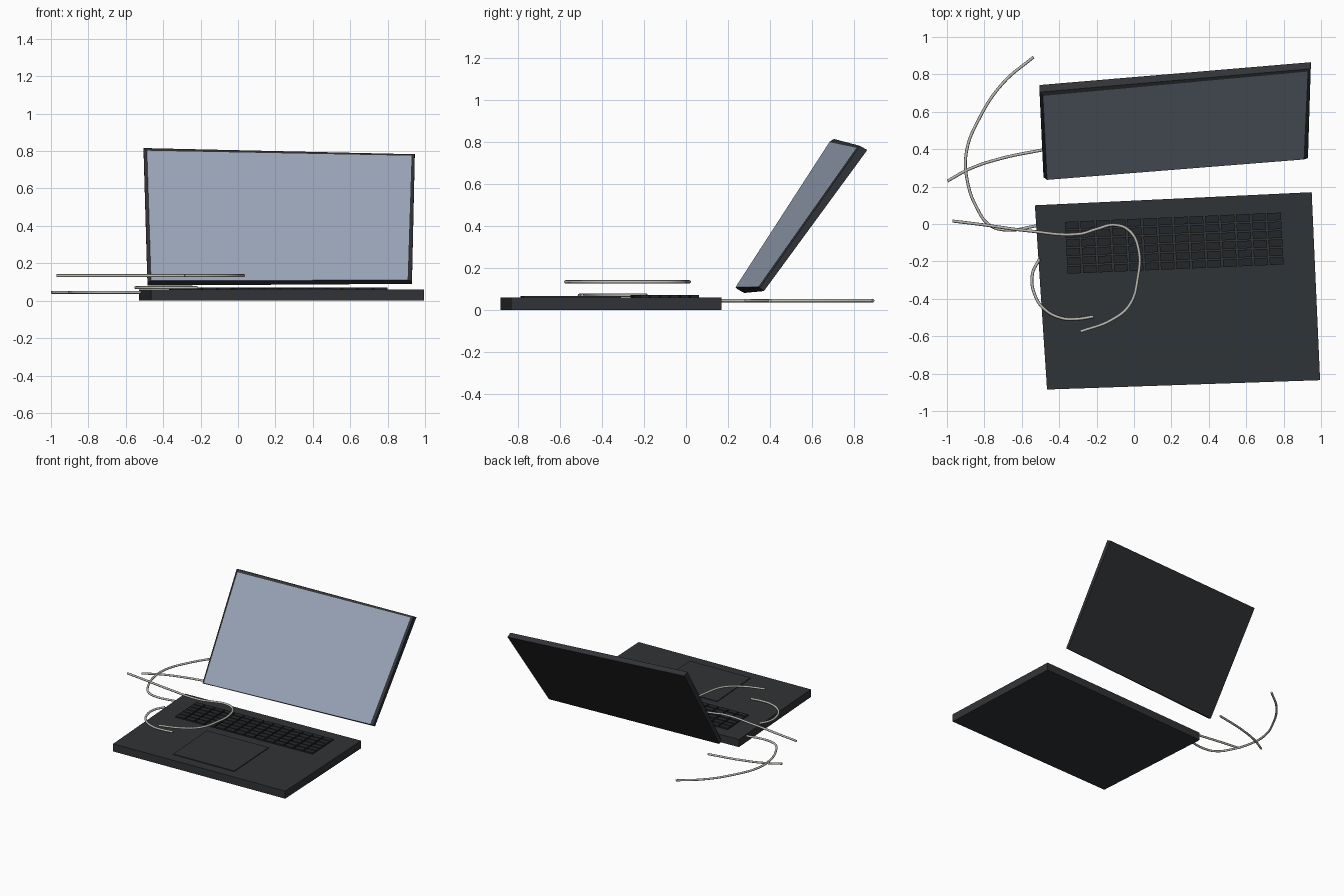
import bpy
from mathutils import Vector

if "Cube" in bpy.data.objects:
    bpy.data.objects.remove(bpy.data.objects["Cube"])


def material(name, r, g, b):
    m = bpy.data.materials.new(name)
    m.diffuse_color = (r, g, b, 1)
    m.use_nodes = True
    m.node_tree.nodes["Principled BSDF"].inputs["Base Color"].default_value = m.diffuse_color
    return m


CASE = material("dark_case", 0.030, 0.033, 0.037)
KEY = material("dark_key", 0.017, 0.019, 0.022)
GLASS = material("blue_grey_glass", 0.32, 0.37, 0.47)
CABLE = material("pale_cable", 0.50, 0.49, 0.45)


def make_mesh(name, verts, faces, mats):
    me = bpy.data.meshes.new(name)
    me.from_pydata(verts, [], faces)
    for m in mats:
        me.materials.append(m)
    ob = bpy.data.objects.new(name, me)
    bpy.context.collection.objects.link(ob)
    return ob


def loft(name, loops, mats):
    """Closed solid through a stack of four-cornered loops."""
    verts = [v for lp in loops for v in lp]
    faces = [(3, 2, 1, 0)]
    for k in range(len(loops) - 1):
        a = 4 * k
        for i in range(4):
            j = (i + 1) % 4
            faces.append((a + i, a + j, a + 4 + j, a + 4 + i))
    e = 4 * (len(loops) - 1)
    faces.append((e, e + 1, e + 2, e + 3))
    return make_mesh(name, verts, faces, mats)


def plate(name, corners, z0, z1, mat):
    return loft(name, [[(x, y, z) for x, y in corners] for z in (z0, z1)], [mat])


# slightly skewed base slab and touch pad (front left, front right, back right, back left)
plate("base", [(-0.465, -0.885), (0.995, -0.835), (0.95, 0.17), (-0.53, 0.10)], 0, 0.06, CASE)
plate("touch_pad", [(-0.008, -0.79), (0.51, -0.775), (0.484, -0.31), (-0.04, -0.33)], 0.058, 0.066, CASE)

# keyboard: a 14 by 6 grid of keys spread over a skewed quad
quad = [Vector(p) for p in [(-0.36, -0.27), (0.805, -0.22), (0.79, 0.065), (-0.375, 0.015)]]
COLS, ROWS = 14, 6


def on_quad(u, v):
    return quad[0].lerp(quad[1], u).lerp(quad[3].lerp(quad[2], u), v)


verts, faces = [], []
for r in range(ROWS):
    for c in range(COLS):
        n = len(verts)
        for z in (0.058, 0.071):
            for du, dv in ((0.06, 0.08), (0.94, 0.08), (0.94, 0.92), (0.06, 0.92)):
                p = on_quad((c + du) / COLS, (r + dv) / ROWS)
                verts.append((p.x, p.y, z))
        faces.append((n + 3, n + 2, n + 1, n))
        faces.append((n + 4, n + 5, n + 6, n + 7))
        for i in range(4):
            j = (i + 1) % 4
            faces.append((n + i, n + j, n + 4 + j, n + 4 + i))
make_mesh("keys", verts, faces, [KEY])

# detached leaning screen: back loop, front rim loop, inset glass loop
screen = loft("screen", [
    [(-0.484, 0.279, 0.081), (0.930, 0.372, 0.090), (0.945, 0.865, 0.763), (-0.505, 0.743, 0.797)],
    [(-0.484, 0.250, 0.096), (0.930, 0.352, 0.105), (0.945, 0.830, 0.783), (-0.505, 0.705, 0.816)],
    [(-0.465, 0.236, 0.108), (0.907, 0.345, 0.110), (0.928, 0.815, 0.775), (-0.487, 0.685, 0.802)],
], [CASE, GLASS])
screen.data.polygons[-1].material_index = 1


# loose cables, each lying at one height
def cable(name, pts, z):
    cu = bpy.data.curves.new(name, 'CURVE')
    cu.dimensions = '3D'
    cu.bevel_depth = 0.008
    cu.bevel_resolution = 2
    cu.resolution_u = 8
    cu.use_fill_caps = True
    cu.materials.append(CABLE)
    s = cu.splines.new('BEZIER')
    s.bezier_points.add(len(pts) - 1)
    s.use_smooth = True
    for bp, (x, y) in zip(s.bezier_points, pts):
        bp.co = (x, y, z)
        bp.handle_left_type = bp.handle_right_type = 'AUTO'
    ob = bpy.data.objects.new(name, cu)
    bpy.context.collection.objects.link(ob)


cable("cable_over_keys", [(-0.97, 0.016), (-0.8, -0.005), (-0.56, -0.037), (-0.29, -0.053),
                          (-0.20, -0.027), (-0.104, -0.005), (-0.024, -0.037), (0.024, -0.134),
                          (0.019, -0.294), (-0.024, -0.433), (-0.12, -0.513), (-0.286, -0.575)], 0.134)
cable("cable_long_side", [(-0.537, 0.893), (-0.70, 0.754), (-0.826, 0.567), (-0.896, 0.385),
                          (-0.89, 0.225), (-0.837, 0.08), (-0.773, -0.005), (-0.69, -0.032),
                          (-0.51, -0.008)], 0.044)
cable("cable_short_back", [(-0.997, 0.23), (-0.88, 0.294), (-0.72, 0.348), (-0.47, 0.40)], 0.044)
cable("cable_on_base", [(-0.505, -0.187), (-0.543, -0.267), (-0.532, -0.374), (-0.479, -0.455),
                        (-0.388, -0.503), (-0.307, -0.508), (-0.217, -0.495)], 0.07)
